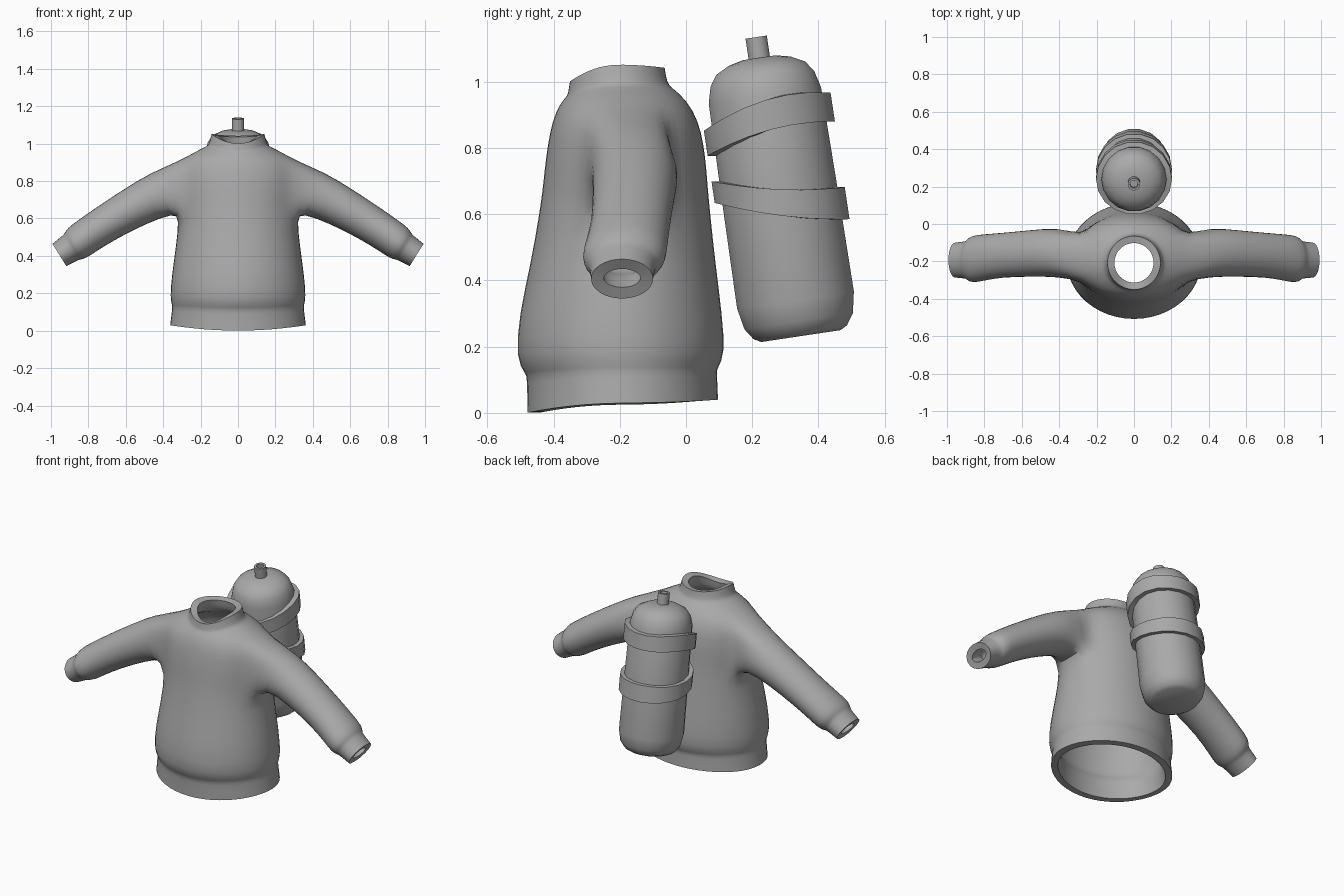
import bpy, bmesh, math
from mathutils import Vector

if "Cube" in bpy.data.objects:
    bpy.data.objects.remove(bpy.data.objects["Cube"])

grey = bpy.data.materials.new("plain grey")
grey.diffuse_color = (0.40, 0.40, 0.40, 1)
grey.use_nodes = True
grey.node_tree.nodes["Principled BSDF"].inputs["Base Color"].default_value = grey.diffuse_color


def finish(name, bm, angle=35):
    bmesh.ops.recalc_face_normals(bm, faces=bm.faces)
    mesh = bpy.data.meshes.new(name)
    bm.to_mesh(mesh)
    bm.free()
    mesh.materials.append(grey)
    obj = bpy.data.objects.new(name, mesh)
    bpy.context.collection.objects.link(obj)
    return obj


def smooth(obj, angle):
    bpy.ops.object.select_all(action='DESELECT')
    obj.select_set(True)
    bpy.context.view_layer.objects.active = obj
    if obj.modifiers:
        bpy.ops.object.convert(target='MESH')
    bpy.ops.object.shade_smooth_by_angle(angle=math.radians(angle))


def bridge(bm, a, b):
    n = len(a)
    for i in range(n):
        bm.faces.new((a[i], a[(i + 1) % n], b[(i + 1) % n], b[i]))


# ---- sweater: torso rings, with armholes left open for the sleeves ----
N = 24
# z at front, side, back; half width; y at front, back
TORSO = [
    (0.00, 0.03, 0.04, .367, -.482, .100),
    (.105, .122, .125, .355, -.483, .096),
    (.118, .133, .135, .355, -.487, .098),
    (.160, .175, .175, .368, -.518, .122),
    (.30, .30, .30, .357, -.507, .112),
    (.45, .45, .45, .335, -.472, .092),
    (.60, .60, .60, .318, -.446, .076),
    (.67, .67, .67, .322, -.436, .069),
    (.74, .74, .74, .327, -.429, .064),
    (.81, .82, .81, .327, -.420, .056),
    (.88, .91, .88, .312, -.406, .040),
    (.93, .955, .945, .235, -.385, .005),
    (.955, .988, .985, .165, -.362, -.045),
    (.962, .998, .995, .156, -.358, -.055),
    (1.0, 1.052, 1.042, .143, -.352, -.063),
]
ROW0, ROW1, HALF = 6, 10, 2      # armhole rows and half its columns
bm = bmesh.new()
rings = []
for zf, zs, zb, rx, yf, yb in TORSO:
    ring = []
    for i in range(N):
        a = 2 * math.pi * i / N
        s = math.sin(a)
        z = zs + ((zb if s > 0 else zf) - zs) * s * s
        ring.append(bm.verts.new((rx * math.cos(a), (yf + yb) / 2 + (yb - yf) / 2 * s, z)))
    rings.append(ring)


def in_armhole(r, i):
    side = (i + HALF) % (N // 2)
    return ROW0 <= r < ROW1 and side < 2 * HALF


for r in range(len(rings) - 1):
    for i in range(N):
        if not in_armhole(r, i):
            j = (i + 1) % N
            bm.faces.new((rings[r][i], rings[r][j], rings[r + 1][j], rings[r + 1][i]))

# sleeve sections: centre x, z; half height; centre y; half depth
SLEEVE = [
    (.405, .737, .128, -.150, .135),
    (.550, .665, .112, -.157, .127),
    (.705, .575, .102, -.166, .121),
    (.810, .505, .098, -.180, .127),
    (.862, .468, .097, -.188, .130),
    (.885, .450, .084, -.192, .112),
    (.890, .447, .080, -.192, .102),
    (.955, .405, .072, -.193, .096),
]
up = Vector((.53, 0, .85)).normalized()
# armhole border, walked from its top middle towards the back
border = [(ROW1, c) for c in range(0, HALF)]
border += [(r, HALF) for r in range(ROW1, ROW0, -1)]
border += [(ROW0, c) for c in range(HALF, -HALF, -1)]
border += [(r, -HALF) for r in range(ROW0, ROW1)]
border += [(ROW1, c) for c in range(-HALF, 0)]
for sx in (1, -1):
    prev = [rings[r][c % N] if sx > 0 else rings[r][(N // 2 - c) % N] for r, c in border]
    for cx, cz, h, cy, d in SLEEVE:
        ring = []
        for k in range(len(border)):
            t = 2 * math.pi * k / len(border)
            p = Vector((cx, cy, cz)) + up * h * math.cos(t) + Vector((0, d * math.sin(t), 0))
            ring.append(bm.verts.new((sx * p.x, p.y, p.z)))
        bridge(bm, prev, ring)
        prev = ring
sweater = finish("sweater", bm)
sub = sweater.modifiers.new("rounding", 'SUBSURF')
sub.levels = sub.render_levels = 1
shell = sweater.modifiers.new("thickness", 'SOLIDIFY')
shell.thickness = 0.038
shell.offset = -1
smooth(sweater, 40)

# ---- tank: turned profile on a leaning axis ----
SEG = 18
BASE = Vector((0, .347, .232))
AXIS = Vector((0, -.148, .989))
SIDE = Vector((0, .989, .148))


def turned(name, profile, angle):
    bm = bmesh.new()
    loops = []
    for t, r in profile:
        loops.append([bm.verts.new(BASE + AXIS * t + SIDE * r * math.sin(a) + Vector((r * math.cos(a), 0, 0)))
                      for a in (2 * math.pi * i / SEG for i in range(SEG))])
    for a, b in zip(loops, loops[1:]):
        bridge(bm, a, b)
    bm.faces.new(loops[0])
    bm.faces.new(loops[-1])
    smooth(finish(name, bm), angle)


turned("tank", [(0, .123), (.012, .145), (.045, .168), (.11, .181), (.45, .178), (.735, .174),
                (.785, .161), (.818, .138), (.840, .095), (.850, .05)], 50)
turned("tank_stem", [(.84, .033), (.913, .033), (.913, .021), (.87, .021)], 30)


# ---- straps: bands whose height varies from front to back ----
def strap(name, top, bottom):
    def height(v, s):
        f, m, b = v
        return m + (b - f) / 2 * s + ((b + f) / 2 - m) * s * s
    bm = bmesh.new()
    loops = []
    for edge, r in ((bottom, .168), (bottom, .203), (top, .203), (top, .168)):
        loop = []
        for i in range(SEG):
            a = 2 * math.pi * i / SEG
            z = height(edge, math.sin(a))
            y = BASE.y - .15 * (z - BASE.z)
            loop.append(bm.verts.new((r * math.cos(a), y + r * math.sin(a), z)))
        loops.append(loop)
    for k in range(4):
        bridge(bm, loops[k], loops[(k + 1) % 4])
    smooth(finish(name, bm), 35)


strap("upper_strap", (.85, .945, .967), (.775, .855, .88))
strap("lower_strap", (.70, .675, .682), (.635, .595, .585))
